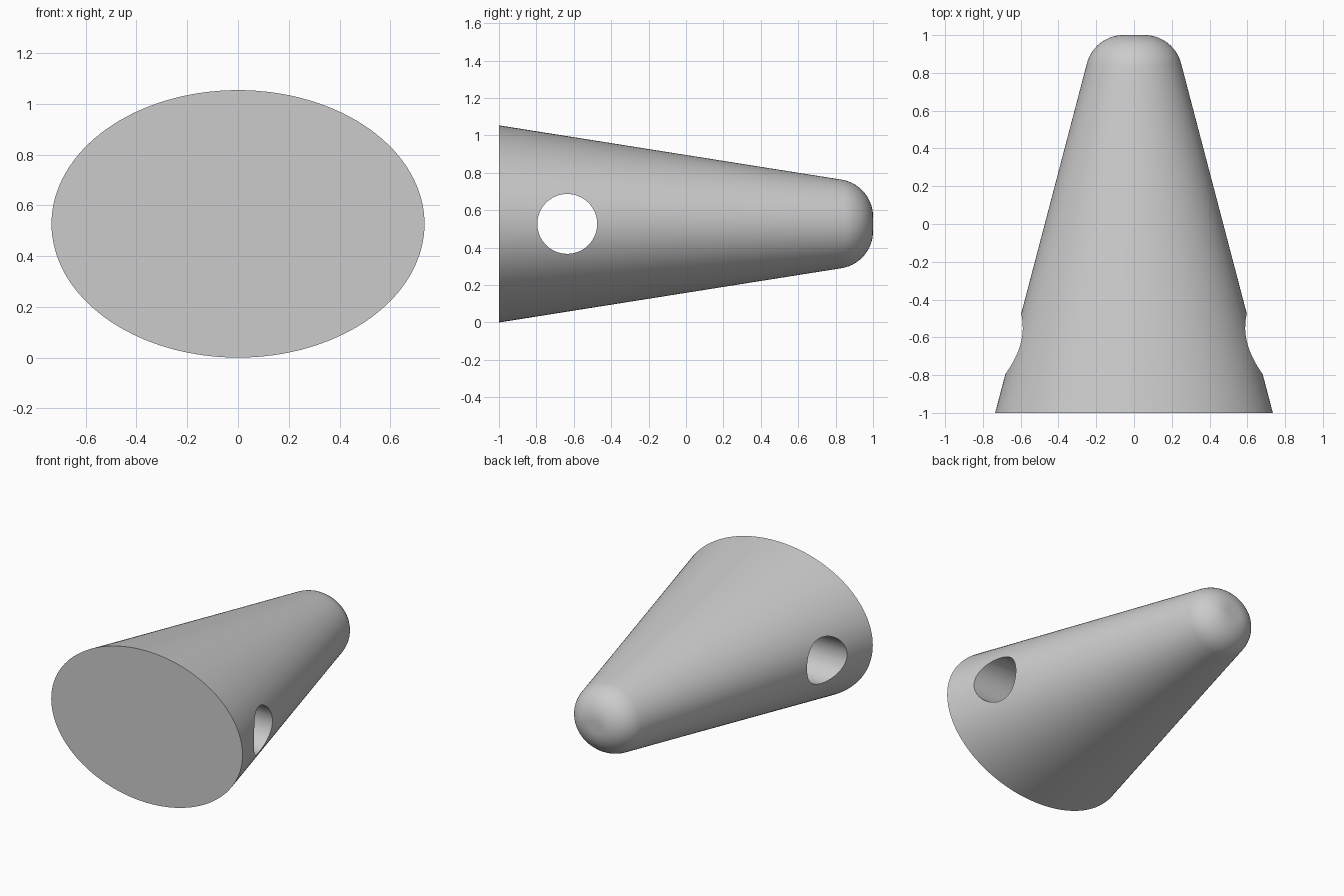
import bpy, bmesh
from math import sin, cos, atan, pi, radians

cube = bpy.data.objects.get("Cube")
if cube:
    bpy.data.objects.remove(cube)

grey = bpy.data.materials.new("plain grey")
grey.use_nodes = True
grey.diffuse_color = (0.6, 0.6, 0.6, 1)
grey.node_tree.nodes["Principled BSDF"].inputs["Base Color"].default_value = (0.6, 0.6, 0.6, 1)

# Main dimensions
SEGMENTS, WALL_STEPS, ROUND_STEPS = 128, 24, 14
MID_Z = 0.527
WIDE, TALL, TIP = 0.735, 0.527, 0.21     # base half width, half height, tip radius
ROUND = 0.2                              # tip edge rounding
HOLE_Y, HOLE_R = -0.635, 0.16


def edge_round(half):
    """Start angle and centre offset of the tip rounding for one half axis."""
    slope = (half - TIP) / 2
    lean = atan(slope)
    return lean, TIP + slope * ROUND - ROUND / cos(lean)


def section_point(step, turn):
    """Point on the surface: straight tapering wall, then rounded tip."""
    c, s = cos(turn), sin(turn)
    (lean_x, mid_x), (lean_z, mid_z) = edge_round(WIDE), edge_round(TALL)
    lean = lean_x * c * c + lean_z * s * s
    phi = lean + (pi / 2 - lean) * max(0, step - WALL_STEPS) / ROUND_STEPS
    y = 1 - ROUND + ROUND * sin(phi)
    half_x, half_z = mid_x + ROUND * cos(phi), mid_z + ROUND * cos(phi)
    if step < WALL_STEPS:
        t = step / WALL_STEPS
        y = -1 + (y + 1) * t
        half_x = WIDE + (half_x - WIDE) * t
        half_z = TALL + (half_z - TALL) * t
    return half_x * c, y, MID_Z + half_z * s


# Tapered body: elliptical base lofted to a rounded circular tip
bm = bmesh.new()
rings = [[bm.verts.new(section_point(i, 2 * pi * k / SEGMENTS)) for k in range(SEGMENTS)]
         for i in range(WALL_STEPS + ROUND_STEPS + 1)]
for low, high in zip(rings, rings[1:]):
    for k in range(SEGMENTS):
        n = (k + 1) % SEGMENTS
        bm.faces.new((low[k], low[n], high[n], high[k]))
bm.faces.new(rings[0])
bm.faces.new(rings[-1])
bmesh.ops.recalc_face_normals(bm, faces=bm.faces)
mesh = bpy.data.meshes.new("tapered_body")
bm.to_mesh(mesh)
bm.free()
body = bpy.data.objects.new("tapered_body", mesh)
bpy.context.collection.objects.link(body)
mesh.materials.append(grey)

# Round cross hole from side to side
bpy.ops.mesh.primitive_cylinder_add(vertices=64, radius=HOLE_R, depth=2,
                                    location=(0, HOLE_Y, MID_Z), rotation=(0, pi / 2, 0))
cutter = bpy.context.object
cutter.name = "hole_cutter"
cutter.hide_render = True
cutter.data.materials.append(grey)
cut = body.modifiers.new("cross_hole", 'BOOLEAN')
cut.operation = 'DIFFERENCE'
cut.solver = 'EXACT'
cut.object = cutter

bpy.ops.object.select_all(action='DESELECT')
body.select_set(True)
bpy.context.view_layer.objects.active = body
bpy.ops.object.modifier_apply(modifier=cut.name)
bpy.data.objects.remove(cutter)
bpy.ops.object.shade_smooth_by_angle(angle=radians(30))
